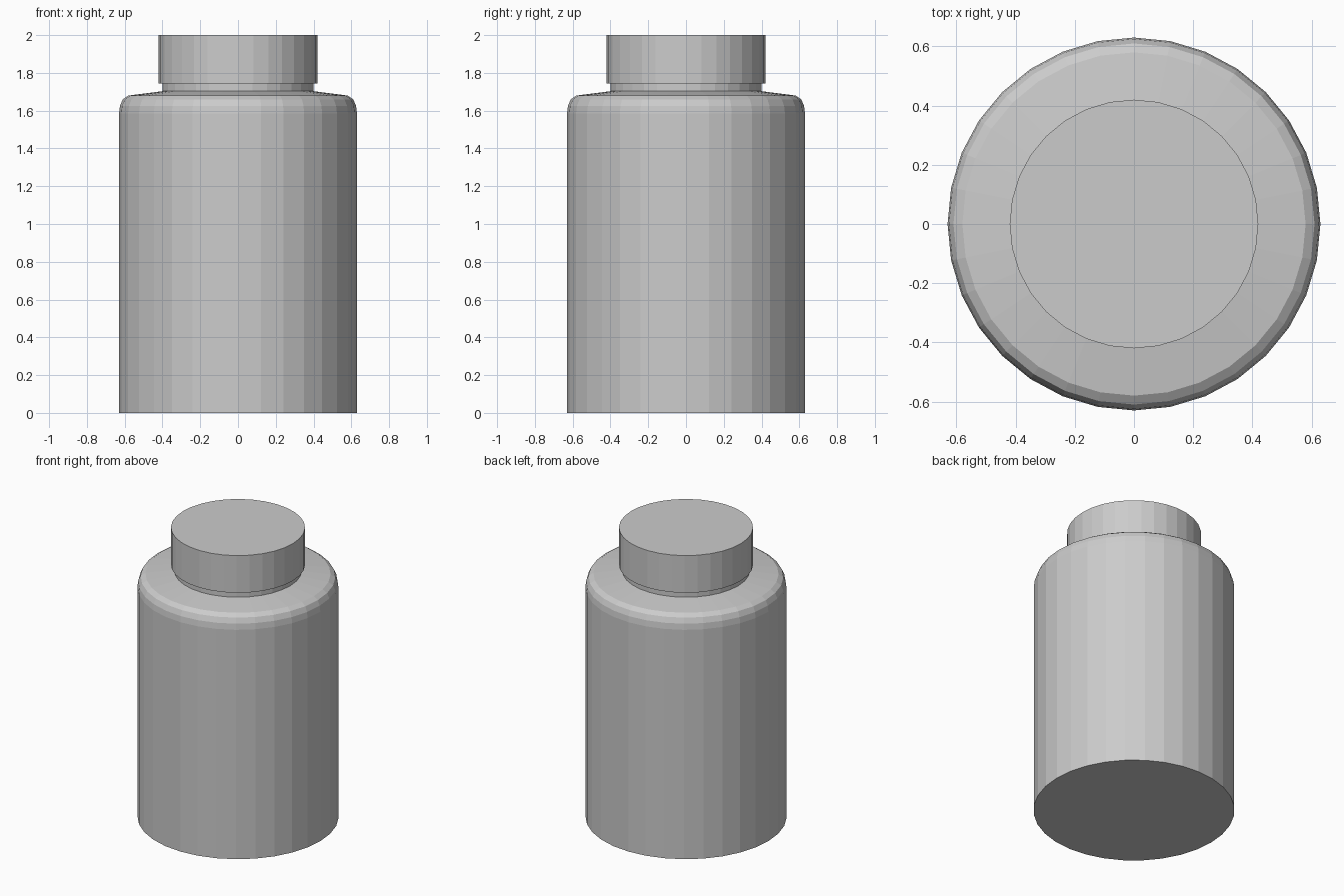
import bpy
import bmesh
import math

if "Cube" in bpy.data.objects:
    bpy.data.objects.remove(bpy.data.objects["Cube"])

SIDES = 32


def lathe(name, profile):
    """Revolve (radius, z) points around z, closing both ends with flat caps."""
    bm = bmesh.new()
    rings = []
    for r, z in profile:
        rings.append([bm.verts.new((r * math.cos(2 * math.pi * i / SIDES),
                                    r * math.sin(2 * math.pi * i / SIDES), z))
                      for i in range(SIDES)])
    for low, high in zip(rings, rings[1:]):
        for i in range(SIDES):
            j = (i + 1) % SIDES
            bm.faces.new((low[i], low[j], high[j], high[i]))
    bm.faces.new(rings[0][::-1])
    bm.faces.new(rings[-1])
    mesh = bpy.data.meshes.new(name)
    bm.to_mesh(mesh)
    bm.free()
    obj = bpy.data.objects.new(name, mesh)
    bpy.context.collection.objects.link(obj)
    return obj


# Bottle: straight wall, rounded shoulder, gently sloping top and short neck
lathe("bottle_body", [(0.63, 0), (0.63, 1.585), (0.625, 1.625), (0.61, 1.66),
                      (0.58, 1.68), (0.40, 1.703), (0.40, 1.76)])

# Cap: plain cylinder slightly wider than the neck
lathe("cap", [(0.42, 1.743), (0.42, 2.0)])
